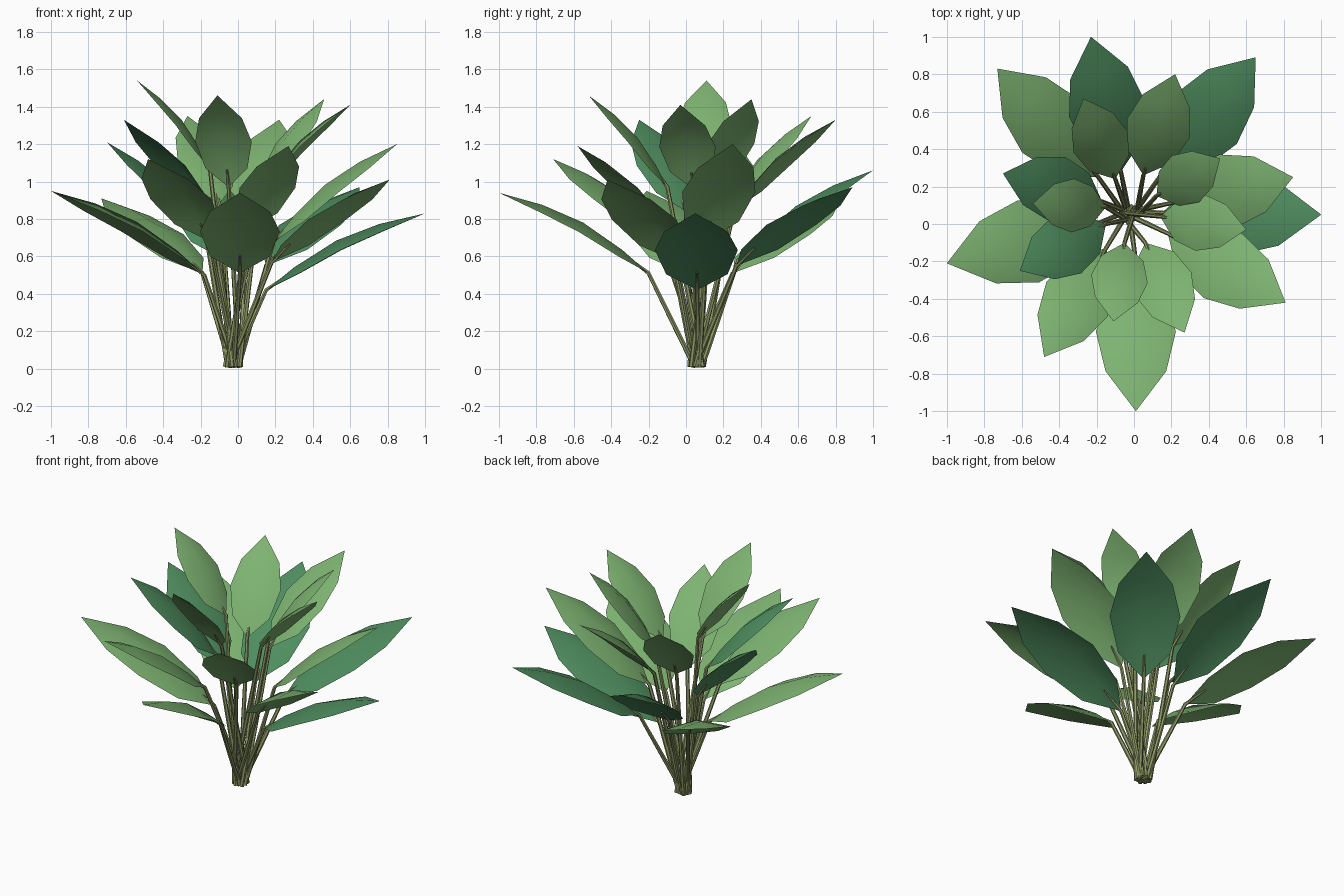
import bpy, bmesh
from math import sin, cos, pi, sqrt
from mathutils import Vector

cube = bpy.data.objects.get("Cube")
if cube:
    bpy.data.objects.remove(cube, do_unlink=True)


def material(name, color):
    m = bpy.data.materials.new(name)
    m.use_nodes = True
    m.diffuse_color = (*color, 1)
    bsdf = m.node_tree.nodes["Principled BSDF"]
    bsdf.inputs["Base Color"].default_value = (*color, 1)
    bsdf.inputs["Roughness"].default_value = 0.8
    return m


LIGHT = material("light leaf green", (0.205, 0.45, 0.165))
DARK = material("deep leaf green", (0.078, 0.27, 0.115))
STEM = material("olive stem", (0.27, 0.32, 0.13))
UP = Vector((0, 0, 1))
CROWN = Vector((-0.025, 0.06, 0.01))
ARCH, DROOP, HALF_WIDTH = 0.08, 0.06, 0.235

# Blade outline: (position along the leaf, share of full half width)
OUTLINE = [(0.2, 0.74), (0.48, 1.0), (0.74, 0.76)]


def leaf_frame(base, tip):
    along = tip - base
    side = along.cross(UP).normalized()
    normal = side.cross(along).normalized()
    return along, side, normal


def midrib(base, tip, t, below=0.0):
    along, side, normal = leaf_frame(base, tip)
    return base + along * t + normal * (ARCH * along.length * sin(pi * t) - below)


# Arched leaf blade with edges drooping from the midrib
def make_leaf(name, base, tip, mat):
    along, side, normal = leaf_frame(base, tip)
    length = along.length
    bm = bmesh.new()
    root, end = bm.verts.new(base), bm.verts.new(tip)
    rows = []
    for t, w in OUTLINE:
        mid = midrib(base, tip, t)
        out = side * (HALF_WIDTH * length * w)
        drop = normal * (DROOP * length * w)
        rows.append([bm.verts.new(p) for p in (mid - out - drop, mid, mid + out - drop)])
    for i in (0, 1):
        bm.faces.new((root, rows[0][i + 1], rows[0][i]))
        bm.faces.new((end, rows[-1][i], rows[-1][i + 1]))
        for a, b in zip(rows, rows[1:]):
            bm.faces.new((a[i], a[i + 1], b[i + 1], b[i]))
    bmesh.ops.recalc_face_normals(bm, faces=bm.faces)
    bm.normal_update()
    if sum(f.normal.z for f in bm.faces) < 0:
        bmesh.ops.reverse_faces(bm, faces=bm.faces)
    mesh = bpy.data.meshes.new(name)
    bm.to_mesh(mesh)
    bm.free()
    mesh.materials.append(mat)
    mesh.shade_smooth()
    bpy.context.collection.objects.link(bpy.data.objects.new(name, mesh))


# Stalk from a scattered foot, ending just under the blade
def add_stem(curve, n, base, tip):
    angle, spread = n * 2.4, 0.045 * sqrt(n / len(LEAVES))
    foot = CROWN + Vector((cos(angle), sin(angle), 0)) * spread
    path = [(foot, 1.0), (foot.lerp(base, 0.5), 0.95), (base, 0.8),
            (midrib(base, tip, 0.17, 0.012), 0.35)]
    spline = curve.splines.new("POLY")
    spline.points.add(len(path) - 1)
    for point, (co, radius) in zip(spline.points, path):
        point.co = (*co, 1)
        point.radius = radius


# Leaves: (blade base, blade tip, colour)
LEAVES = [
    # low outer ring
    ((0.15, 0.06, 0.42), (1.00, 0.05, 0.83), DARK),
    ((0.01, -0.20, 0.51), (0.01, -1.00, 0.94), LIGHT),
    ((-0.18, 0.01, 0.50), (-1.00, -0.21, 0.95), LIGHT),
    ((0.18, -0.05, 0.57), (0.81, -0.42, 1.01), LIGHT),
    ((0.15, 0.27, 0.55), (0.65, 0.89, 0.97), DARK),
    ((-0.07, 0.28, 0.58), (-0.23, 1.00, 1.06), DARK),
    ((-0.19, 0.25, 0.51), (-0.73, 0.83, 0.91), LIGHT),
    # middle ring
    ((0.19, 0.11, 0.68), (0.85, 0.25, 1.20), LIGHT),
    ((-0.17, 0.12, 0.71), (-0.70, 0.27, 1.21), DARK),
    ((-0.15, 0.00, 0.84), (-0.61, -0.25, 1.33), DARK),
    ((-0.15, -0.13, 0.68), (-0.48, -0.71, 1.12), LIGHT),
    ((0.06, -0.10, 0.74), (0.27, -0.58, 1.19), LIGHT),
    ((0.05, 0.26, 0.85), (0.22, 0.80, 1.33), LIGHT),
    ((-0.10, 0.24, 0.88), (-0.27, 0.67, 1.35), LIGHT),
    # tall inner ring
    ((-0.15, 0.09, 1.07), (-0.54, 0.11, 1.54), LIGHT),
    ((-0.05, -0.10, 0.97), (-0.11, -0.52, 1.46), LIGHT),
    ((0.14, 0.04, 0.96), (0.60, -0.03, 1.41), LIGHT),
    ((0.12, 0.15, 0.97), (0.46, 0.35, 1.44), LIGHT),
]

stem_curve = bpy.data.curves.new("stems", "CURVE")
stem_curve.dimensions = "3D"
stem_curve.bevel_depth = 0.014
stem_curve.bevel_resolution = 1
stem_curve.use_fill_caps = True
stem_curve.materials.append(STEM)

for n, (base, tip, mat) in enumerate(LEAVES, 1):
    base, tip = Vector(base), Vector(tip)
    make_leaf(f"leaf_{n}", base, tip, mat)
    add_stem(stem_curve, n, base, tip)

stems = bpy.data.objects.new("stems", stem_curve)
bpy.context.collection.objects.link(stems)
bpy.ops.object.select_all(action="DESELECT")
stems.select_set(True)
bpy.context.view_layer.objects.active = stems
bpy.ops.object.convert(target="MESH")
bpy.ops.object.shade_smooth_by_angle()
